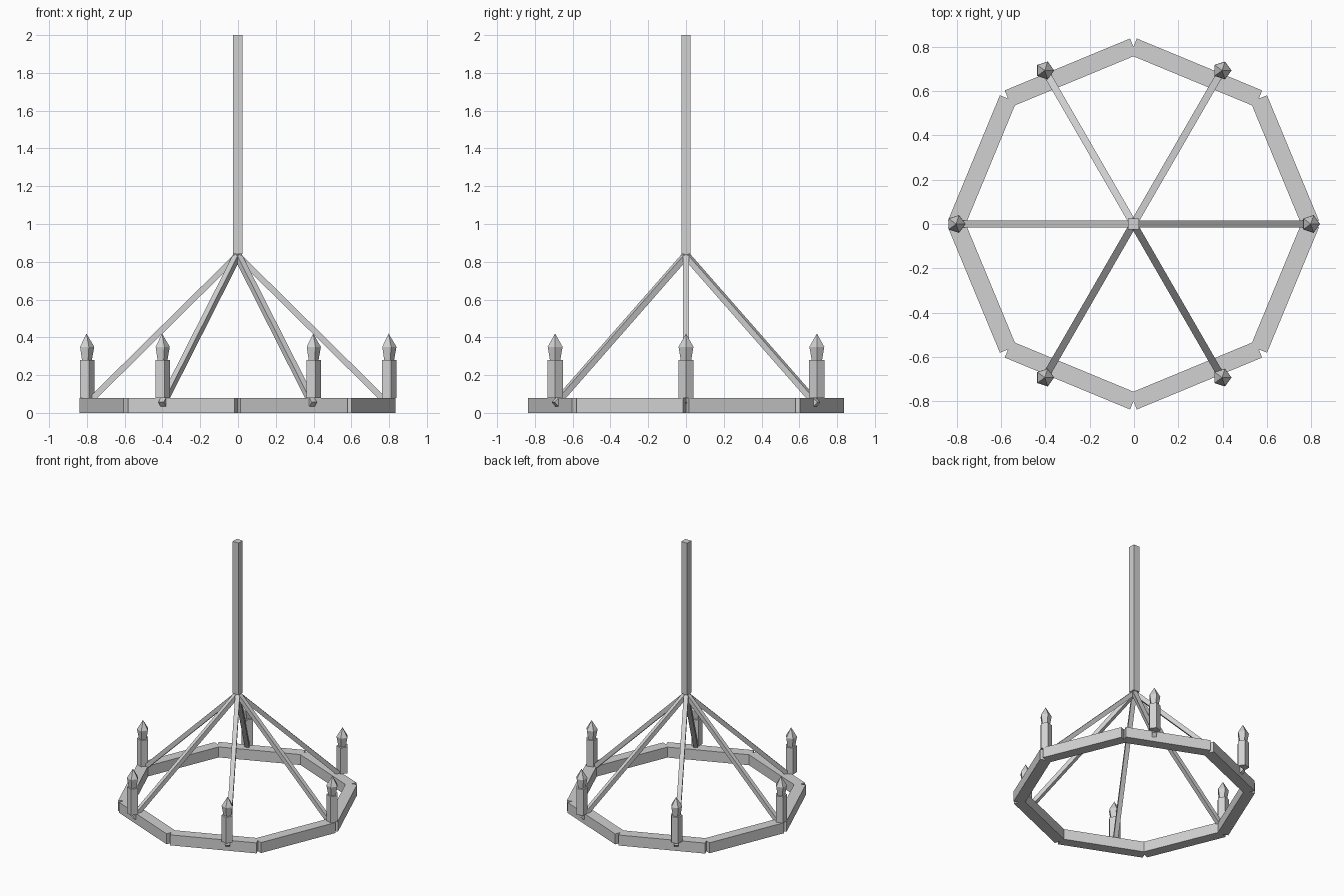
import bpy
from math import cos, sin, pi
from mathutils import Vector

if "Cube" in bpy.data.objects:
    bpy.data.objects.remove(bpy.data.objects["Cube"], do_unlink=True)

GREY = (0.64, 0.64, 0.64, 1)
grey = bpy.data.materials.new("plain_grey")
grey.use_nodes = True
grey.diffuse_color = GREY
grey.node_tree.nodes["Principled BSDF"].inputs["Base Color"].default_value = GREY

RADIUS = 0.8
SHIFT = Vector((-0.0025, 0, 0))   # candles make the outline slightly lopsided


def polar(radius, angle, z):
    return Vector((radius * cos(angle), radius * sin(angle), z)) + SHIFT


def finish(name):
    obj = bpy.context.object
    obj.name = name
    obj.data.materials.append(grey)
    return obj


def beam(name, start, end, width, height):
    """Box running from start to end with its sides kept upright."""
    bpy.ops.mesh.primitive_cube_add(size=1, location=(start + end) / 2)
    obj = finish(name)
    along = end - start
    obj.scale = (width, height, along.length)
    obj.rotation_euler = along.to_track_quat('Z', 'Y').to_euler()
    return obj


def taper(name, spot, bottom, top, r_bottom, r_top):
    """Five-sided column or cone with one corner pointing to +x."""
    bpy.ops.mesh.primitive_cone_add(
        vertices=5, radius1=r_bottom, radius2=r_top, depth=top - bottom,
        location=spot + Vector((0, 0, (bottom + top) / 2)),
        rotation=(0, 0, -pi / 2 + pi))
    obj = finish(name)
    # Turn the first corner, wherever it was built, towards +x
    corner = max(obj.data.vertices, key=lambda v: v.co.xy.length).co
    obj.rotation_euler.z = -Vector((1, 0)).angle_signed(corner.xy) * -1
    return obj


# Hanging rod
beam("hanging_rod", Vector((0, 0, 0.84)) + SHIFT,
     Vector((0, 0, 2)) + SHIFT, 0.05, 0.05)

# Eight straight beams forming the ring
for i in range(8):
    beam(f"ring_beam_{i + 1}", polar(RADIUS, i * pi / 4, 0.04),
         polar(RADIUS, (i + 1) * pi / 4, 0.04), 0.08, 0.08)

# Six sloping arms, each with a candle at its foot
for i in range(6):
    angle = i * pi / 3
    beam(f"support_arm_{i + 1}", polar(0, angle, 0.835),
         polar(RADIUS, angle, 0.045), 0.032, 0.032)
    spot = polar(RADIUS, angle, 0)
    taper(f"candle_{i + 1}", spot, 0.08, 0.28, 0.0425, 0.0425)
    taper(f"flame_base_{i + 1}", spot, 0.28, 0.35, 0.029, 0.0415)
    taper(f"flame_tip_{i + 1}", spot, 0.35, 0.42, 0.0415, 0)
